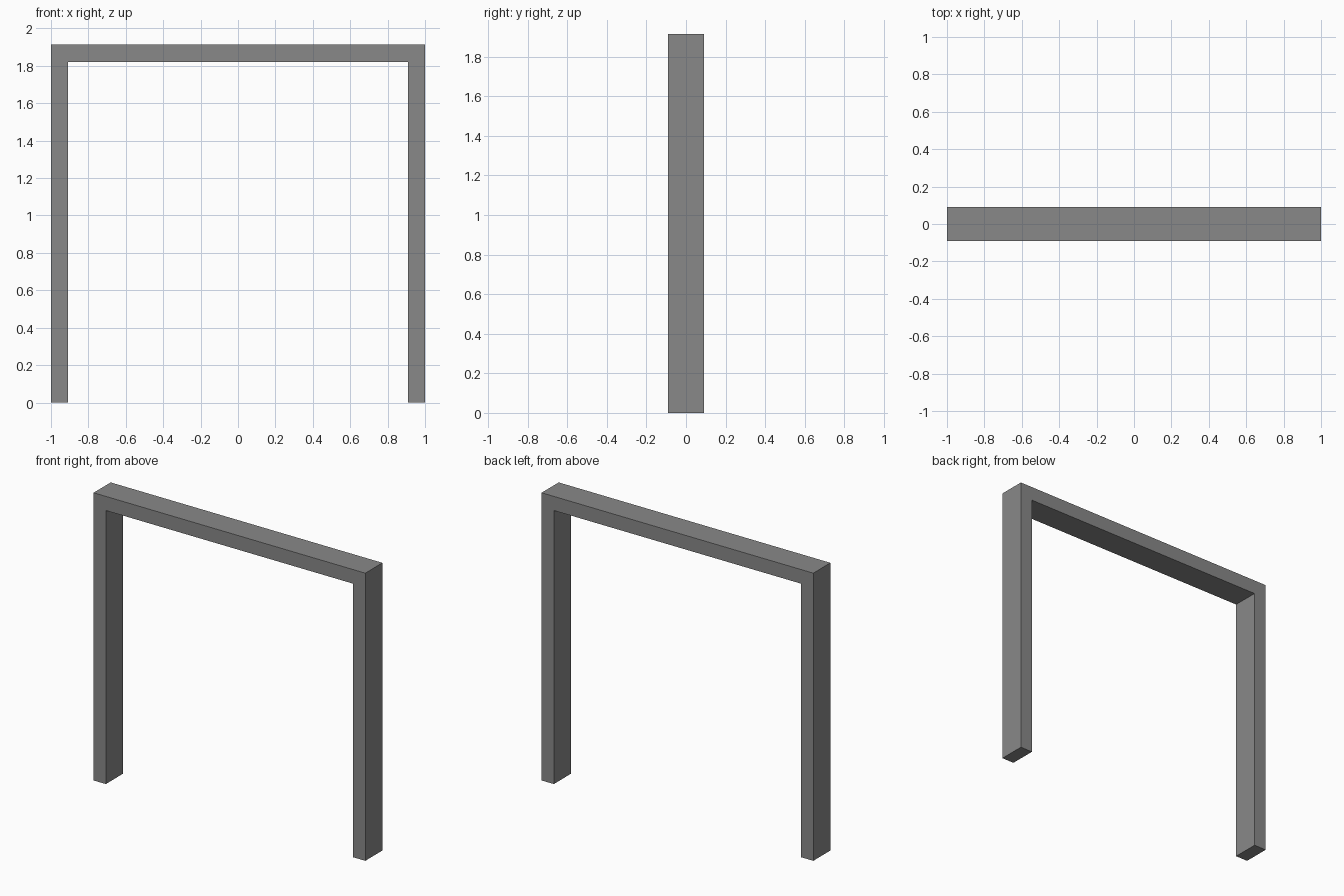
import bpy
import bmesh
from mathutils import Vector

if "Cube" in bpy.data.objects:
    bpy.data.objects.remove(bpy.data.objects["Cube"])

HALF_WIDTH, HEIGHT, DEPTH = 1.0, 1.914, 0.18
POST, BEAM = 0.09, 0.094  # post thickness, top beam thickness

grey = bpy.data.materials.new("mid grey")
grey.diffuse_color = (0.25, 0.25, 0.25, 1.0)
grey.use_nodes = True
grey.node_tree.nodes["Principled BSDF"].inputs["Base Color"].default_value = grey.diffuse_color

# Upside-down U outline: right half, then mirrored for the left half
inner = HALF_WIDTH - POST
right = [(inner, HEIGHT - BEAM), (inner, 0), (HALF_WIDTH, 0), (HALF_WIDTH, HEIGHT)]
outline = right + [(-x, z) for x, z in reversed(right)]

# Door frame: one solid profile extruded front to back
bm = bmesh.new()
front = bm.faces.new([bm.verts.new((x, -DEPTH / 2, z)) for x, z in outline])
extruded = bmesh.ops.extrude_face_region(bm, geom=[front], use_keep_orig=True)
back_verts = [v for v in extruded["geom"] if isinstance(v, bmesh.types.BMVert)]
bmesh.ops.translate(bm, verts=back_verts, vec=Vector((0, DEPTH, 0)))
bmesh.ops.recalc_face_normals(bm, faces=bm.faces)

mesh = bpy.data.meshes.new("door_frame")
bm.to_mesh(mesh)
bm.free()
mesh.materials.append(grey)
frame = bpy.data.objects.new("door_frame", mesh)
bpy.context.collection.objects.link(frame)
